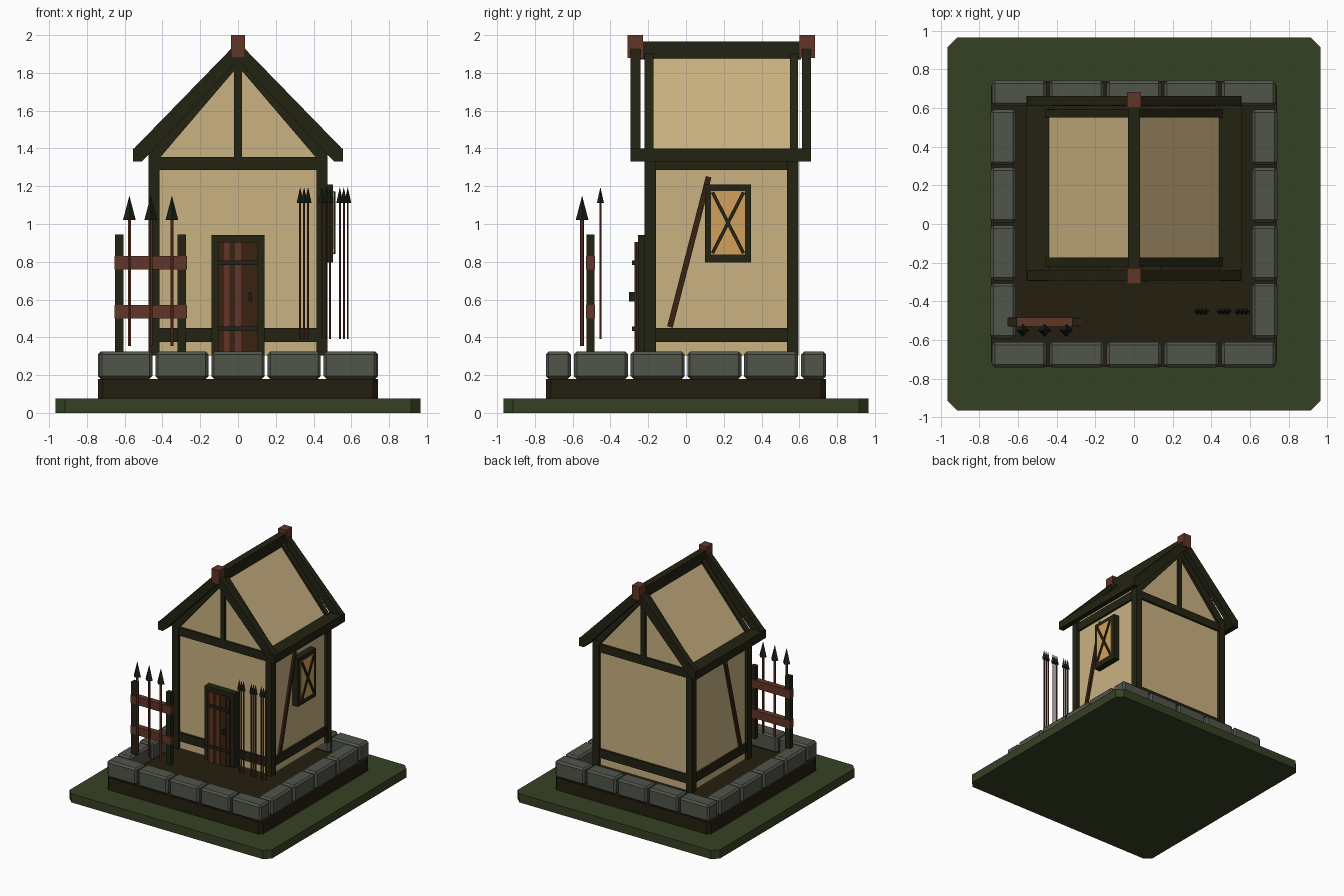
import bpy, bmesh, math
from mathutils import Vector

if "Cube" in bpy.data.objects:
    bpy.data.objects.remove(bpy.data.objects["Cube"])


def material(name, r, g, b):
    lin = [((c / 255 + 0.055) / 1.055) ** 2.4 for c in (r, g, b)]
    m = bpy.data.materials.new(name)
    m.diffuse_color = (*lin, 1)
    m.use_nodes = True
    m.node_tree.nodes["Principled BSDF"].inputs["Base Color"].default_value = m.diffuse_color
    return m


GRASS = material("grass green", 53, 65, 35)
DIRT = material("dark soil", 36, 31, 15)
STONE = material("grey stone", 80, 85, 74)
TIMBER = material("dark timber", 35, 35, 18)
PLASTER = material("cream plaster", 202, 178, 130)
RED = material("red brown wood", 98, 53, 38)
BROWN = material("dark brown wood", 57, 34, 17)
GLASS = material("amber glass", 212, 160, 92)
IRON = material("dark iron", 27, 32, 24)


def finish(name, bm, mat):
    bmesh.ops.recalc_face_normals(bm, faces=bm.faces)
    me = bpy.data.meshes.new(name)
    bm.to_mesh(me)
    bm.free()
    me.materials.append(mat)
    ob = bpy.data.objects.new(name, me)
    bpy.context.collection.objects.link(ob)
    return ob


def prism(name, pts, lo, hi, mat, axis="y"):
    """Extrude a flat outline along y (points are x,z), x (y,z) or z (x,y)."""
    place = {"x": lambda p, d: (d, p[0], p[1]),
             "y": lambda p, d: (p[0], d, p[1]),
             "z": lambda p, d: (p[0], p[1], d)}[axis]
    bm = bmesh.new()
    a = [bm.verts.new(place(p, lo)) for p in pts]
    b = [bm.verts.new(place(p, hi)) for p in pts]
    bm.faces.new(a)
    bm.faces.new(b)
    for i in range(len(pts)):
        j = (i + 1) % len(pts)
        bm.faces.new((a[i], a[j], b[j], b[i]))
    return finish(name, bm, mat)


def box(name, x, y, z, mat, bevel=0):
    ob = prism(name, [(x[0], y[0]), (x[1], y[0]), (x[1], y[1]), (x[0], y[1])],
               z[0], z[1], mat, "z")
    if bevel:
        mod = ob.modifiers.new("bevel", "BEVEL")
        mod.width, mod.segments = bevel, 1
    return ob


def slab(name, r, c, lo, hi, mat):
    """Square slab with chamfered corners."""
    pts = [(r, c - r), (r, r - c), (r - c, r), (c - r, r),
           (-r, r - c), (-r, c - r), (c - r, -r), (r - c, -r)]
    prism(name, pts, lo, hi, mat, "z")


def strip(name, a, b, width, lo, hi, mat):
    """Diagonal bar in the yz plane."""
    a, b = Vector(a), Vector(b)
    d = (b - a).normalized() * width / 2
    n = Vector((-d.y, d.x))
    prism(name, [a + n, b + n, b - n, a - n], lo, hi, mat, "x")


def spear(name, x, y, bottom, neck, tip, r, head_r):
    for part, lo, hi, r1, r2, n, mat in (
            ("shaft", bottom, neck, r, r, 6, RED), ("head", neck, tip, head_r, 0, 4, IRON)):
        bm = bmesh.new()
        bmesh.ops.create_cone(bm, cap_ends=True, segments=n, radius1=r1,
                              radius2=r2, depth=hi - lo)
        bmesh.ops.remove_doubles(bm, verts=bm.verts, dist=1e-5)
        bmesh.ops.translate(bm, verts=bm.verts, vec=(x, y, (lo + hi) / 2))
        finish(name + "_" + part, bm, mat)


def mirror(pts):
    return [(-x, z) for x, z in pts]


# Ground and soil
slab("grass_base", 0.965, 0.05, 0, 0.075, GRASS)
slab("soil_mound", 0.74, 0.025, 0.075, 0.18, DIRT)

# Stone border: five stones front and back, four on each side
for s, side in ((-1, "front"), (1, "back")):
    for i in range(5):
        x = (i - 2) * 0.297
        box(f"{side}_stone", (x - 0.141, x + 0.141), sorted((s * 0.61, s * 0.742)),
            (0.18, 0.325), STONE, 0.015)
for s, side in ((-1, "left"), (1, "right")):
    for i in range(4):
        y = (i - 1.5) * 0.3
        box(f"{side}_stone", sorted((s * 0.61, s * 0.742)), (y - 0.143, y + 0.143),
            (0.18, 0.325), STONE, 0.015)

# House body with gables and roof panels
Y0, Y1 = -0.195, 0.57
prism("plaster_body", [(-0.45, 0.305), (0.45, 0.305), (0.45, 1.385), (0, 1.91), (-0.45, 1.385)],
      Y0, Y1, PLASTER)

# Corner posts, sill and top beams
for sx in (-1, 1):
    for y in (-0.22, 0.535):
        box("corner_post", sorted((sx * 0.415, sx * 0.475)), (y, y + 0.06), (0.305, 1.385), TIMBER)
    for name, z in (("sill_beam", (0.375, 0.45)), ("top_beam", (1.285, 1.36))):
        box("side_" + name, sorted((sx * 0.42, sx * 0.467)), (-0.19, 0.56), z, TIMBER)
for y in (-0.213, 0.545):
    for name, z in (("sill_beam", (0.375, 0.45)), ("top_beam", (1.285, 1.355))):
        box("gable_" + name, (-0.44, 0.44), (y, y + 0.043), z, TIMBER)
    box("gable_post", (-0.02, 0.02), (y, y + 0.043), (1.35, 1.87), TIMBER)

# Roof frame: outer and inner rafters, eaves, ridge with end blocks
outer = [(0.51, 1.33), (0.555, 1.33), (0.555, 1.395), (0, 1.965), (0, 1.865)]
inner = [(0.41, 1.355), (0.475, 1.38), (0, 1.935), (0, 1.835)]
eave = [(0.51, 1.33), (0.555, 1.33), (0.555, 1.40), (0.44, 1.40)]
for flip in (list, mirror):
    for lo, hi in ((-0.293, -0.24), (0.613, 0.663)):
        prism("outer_rafter", flip(outer), lo, hi, TIMBER)
    for lo, hi in ((-0.22, -0.172), (0.55, 0.593)):
        prism("inner_rafter", flip(inner), lo, hi, TIMBER)
    prism("eave_beam", flip(eave), -0.295, 0.663, TIMBER)
box("ridge_beam", (-0.03, 0.03), (-0.24, 0.61), (1.87, 1.967), TIMBER)
for y in (-0.31, 0.6):
    box("ridge_end_block", (-0.037, 0.037), (y, y + 0.083), (1.88, 2.0), RED)

# Diagonal braces on both sides
for lo, hi in ((0.44, 0.468), (-0.468, -0.44)):
    strip("diagonal_brace", (-0.085, 0.455), (0.12, 1.25), 0.03, lo, hi, BROWN)

# Window on the right side
for y in ((0.10, 0.135), (0.31, 0.345)):
    box("window_stile", (0.44, 0.503), y, (0.795, 1.21), TIMBER)
for z in ((0.795, 0.84), (1.172, 1.21)):
    box("window_rail", (0.44, 0.503), (0.10, 0.345), z, TIMBER)
box("window_glass", (0.499, 0.508), (0.133, 0.312), (0.838, 1.174), GLASS)
for a, b in ((0.14, 0.305), (0.305, 0.14)):
    strip("window_cross_bar", (a, 0.845), (b, 1.168), 0.018, 0.50, 0.517, TIMBER)

# Door: frame, planks, straps and handle
box("door_frame", (-0.14, 0.14), (-0.253, -0.19), (0.305, 0.942), TIMBER)
for i in range(7):
    x = -0.105 + i * 0.03
    box("door_plank", (x, x + 0.03), (-0.272 if i % 2 else -0.265, -0.24), (0.305, 0.905),
        RED if i in (1, 3) else BROWN)
for z in (0.445, 0.795):
    box("door_strap", (-0.105, 0.105), (-0.285, -0.26), (z - 0.012, z + 0.012), TIMBER)
box("door_handle", (0.055, 0.075), (-0.303, -0.265), (0.59, 0.64), IRON)

# Fence with three spears leaning on it
for x in (-0.65, -0.32):
    box("fence_post", (x, x + 0.044), (-0.527, -0.485), (0.32, 0.945), TIMBER)
for z in (0.50, 0.76):
    box("fence_rail", (-0.655, -0.27), (-0.53, -0.483), (z, z + 0.07), RED)
for x in (-0.575, -0.462, -0.35):
    spear("fence_spear", x, -0.55, 0.355, 1.02, 1.15, 0.01, 0.034)

# Three bundles of thin spears by the door
for cx in (0.35, 0.465, 0.56):
    for d in (-0.021, 0, 0.021):
        spear("thin_spear", cx + d, -0.453, 0.39, 1.11, 1.195, 0.006, 0.019)
